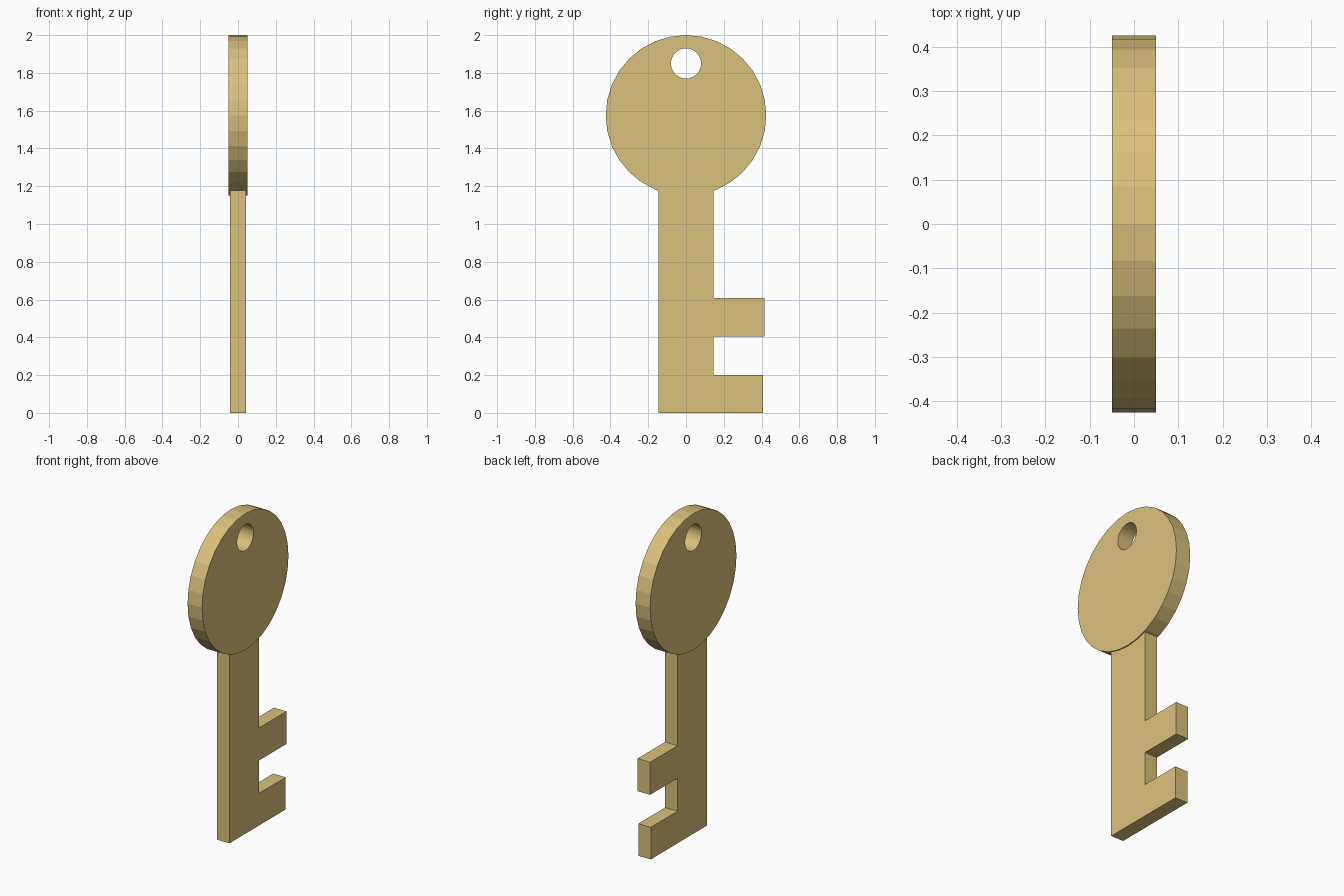
import bpy
import bmesh
from math import sin, cos, tau

cube = bpy.data.objects.get("Cube")
if cube:
    bpy.data.objects.remove(cube, do_unlink=True)

brass = bpy.data.materials.new("pale brass")
brass.use_nodes = True
colour = (0.70, 0.54, 0.20, 1)
brass.diffuse_color = colour
brass.node_tree.nodes["Principled BSDF"].inputs["Base Color"].default_value = colour


def finish(name, bm):
    bmesh.ops.recalc_face_normals(bm, faces=bm.faces)
    mesh = bpy.data.meshes.new(name)
    bm.to_mesh(mesh)
    bm.free()
    mesh.materials.append(brass)
    obj = bpy.data.objects.new(name, mesh)
    bpy.context.collection.objects.link(obj)
    return obj


def ring(bm, x, z, radius, sides=32):
    angles = [tau * i / sides for i in range(sides)]
    return [bm.verts.new((x, radius * cos(a), z + radius * sin(a))) for a in angles]


# Round head with an off-centre hole: four loops joined into a closed band
bm = bmesh.new()
head, hole, half = (1.575, 0.425), (1.85, 0.08), 0.05
loops = [ring(bm, -half, *head), ring(bm, half, *head),
         ring(bm, half, *hole), ring(bm, -half, *hole)]
for k, a in enumerate(loops):
    b = loops[(k + 1) % len(loops)]
    for i in range(len(a)):
        j = (i + 1) % len(a)
        bm.faces.new((a[i], a[j], b[j], b[i]))
finish("key_head", bm)

# Shaft and two teeth: one flat profile, extruded; its top sits inside the head
bm = bmesh.new()
w, half = 0.145, 0.043
profile = [(-w, 0), (0.408, 0), (0.408, 0.2), (w, 0.2), (w, 0.405),
           (0.415, 0.405), (0.415, 0.608), (w, 0.608), (w, 1.25), (-w, 1.25)]
face = bm.faces.new([bm.verts.new((-half, y, z)) for y, z in profile])
result = bmesh.ops.extrude_face_region(bm, geom=[face], use_keep_orig=True)
moved = [v for v in result["geom"] if isinstance(v, bmesh.types.BMVert)]
bmesh.ops.translate(bm, verts=moved, vec=(2 * half, 0, 0))
finish("key_shaft", bm)
